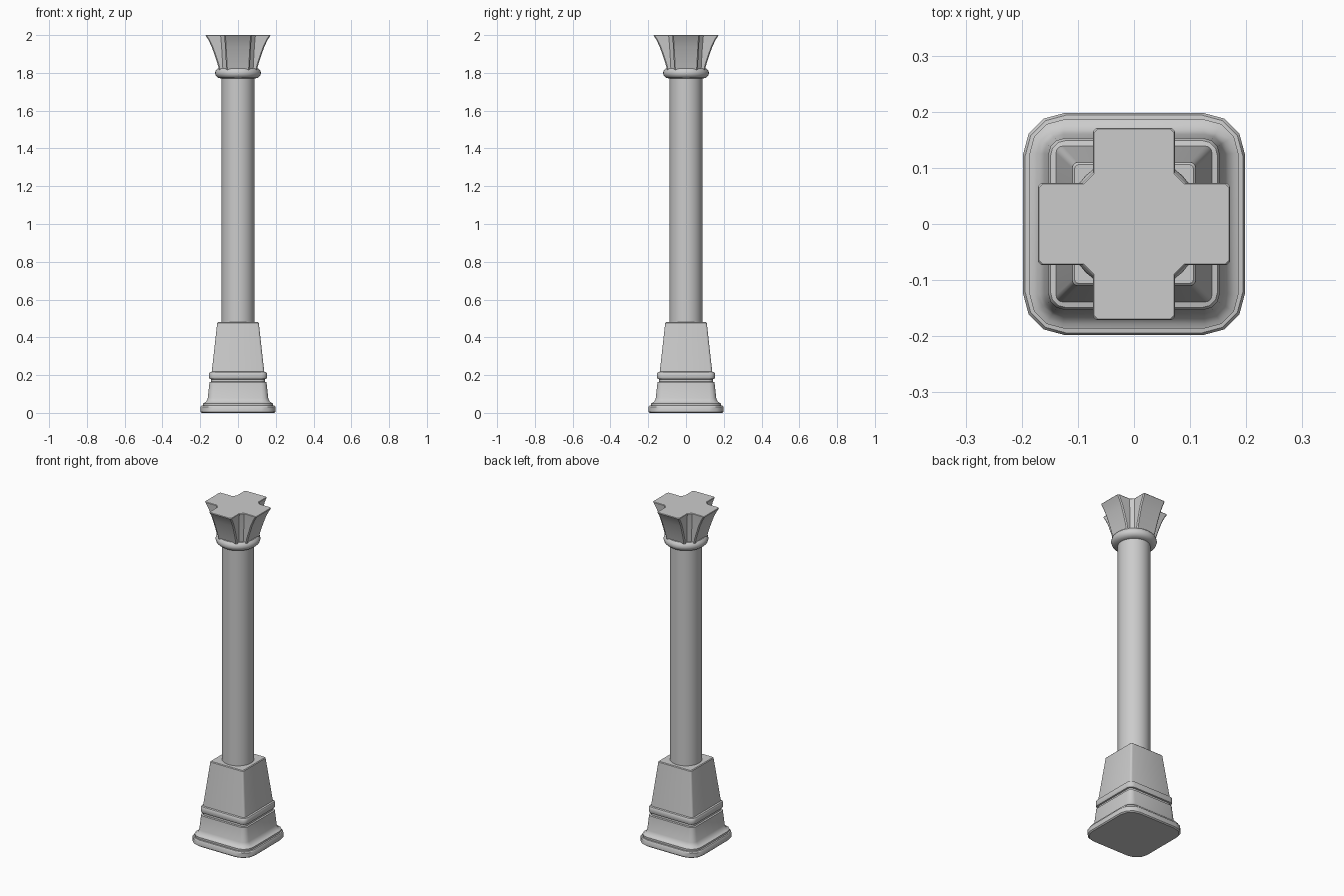
import bpy, bmesh
from math import sin, cos, pi

if "Cube" in bpy.data.objects:
    bpy.data.objects.remove(bpy.data.objects["Cube"])


def loft(name, rings, angle=35):
    """Skin a stack of closed rings (equal point counts) and cap both ends."""
    bm = bmesh.new()
    loops = [[bm.verts.new(p) for p in ring] for ring in rings]
    n = len(loops[0])
    for a, b in zip(loops, loops[1:]):
        for i in range(n):
            j = (i + 1) % n
            bm.faces.new((a[i], a[j], b[j], b[i]))
    bm.faces.new(loops[0][::-1])
    bm.faces.new(loops[-1])
    bmesh.ops.recalc_face_normals(bm, faces=bm.faces[:])
    mesh = bpy.data.meshes.new(name)
    bm.to_mesh(mesh)
    bm.free()
    obj = bpy.data.objects.new(name, mesh)
    bpy.context.collection.objects.link(obj)
    bpy.ops.object.select_all(action='DESELECT')
    obj.select_set(True)
    bpy.context.view_layer.objects.active = obj
    bpy.ops.object.shade_smooth_by_angle(angle=angle * pi / 180)
    return obj


def circle(r, z, n=32):
    return [(r * cos(2 * pi * i / n), r * sin(2 * pi * i / n), z) for i in range(n)]


def four_way(quarter, z):
    """Repeat one side's points around the four sides."""
    pts = []
    for c, s in ((1, 0), (0, 1), (-1, 0), (0, -1)):
        pts += [(x * c - y * s, x * s + y * c, z) for x, y in quarter]
    return pts


def rounded_square(h, r, z, seg=3):
    k = h - r
    return four_way([(k + r * cos(pi / 2 * i / seg), k + r * sin(pi / 2 * i / seg))
                     for i in range(seg + 1)], z)


def cross(e, w, d, z, b=0.006):
    """Plus shape: reach e, arm half width w, inner corner starting at d."""
    return four_way([(d, -w), (e - b, -w), (e, -w + b),
                     (e, w - b), (e - b, w), (d, w)], z)


# Plinth: moulded foot, groove, band and tapered block (half width, corner, z)
plinth = [(0.192, 0.075, 0), (0.198, 0.075, 0.006), (0.198, 0.075, 0.032),
          (0.194, 0.073, 0.038), (0.186, 0.062, 0.039), (0.186, 0.06, 0.05),
          (0.178, 0.052, 0.053), (0.167, 0.042, 0.062), (0.160, 0.034, 0.078),
          (0.151, 0.028, 0.163), (0.142, 0.024, 0.165), (0.142, 0.024, 0.178),
          (0.150, 0.028, 0.180), (0.153, 0.03, 0.185), (0.153, 0.03, 0.209),
          (0.149, 0.028, 0.216), (0.139, 0.012, 0.218), (0.110, 0.01, 0.476),
          (0.106, 0.008, 0.48)]
loft("plinth", [rounded_square(*p[:2], p[2]) for p in plinth])

# Round shaft
loft("shaft", [circle(0.087, z) for z in (0.47, 0.78, 1.10, 1.43, 1.79)])

# Collar ring under the capital
collar = [(0.085, 1.77), (0.105, 1.773), (0.117, 1.784), (0.122, 1.798),
          (0.118, 1.813), (0.108, 1.823), (0.085, 1.826)]
loft("collar", [circle(*p) for p in collar])

# Capital: octagonal foot flaring out into a cross (reach, arm, inner corner, z)
capital = [(0.100, 0.062, 0.080, 1.815), (0.109, 0.064, 0.082, 1.85),
           (0.122, 0.066, 0.084, 1.89), (0.140, 0.069, 0.087, 1.94),
           (0.157, 0.071, 0.090, 1.975), (0.171, 0.073, 0.092, 1.997),
           (0.169, 0.071, 0.090, 2.0)]
loft("capital", [cross(*p) for p in capital])
